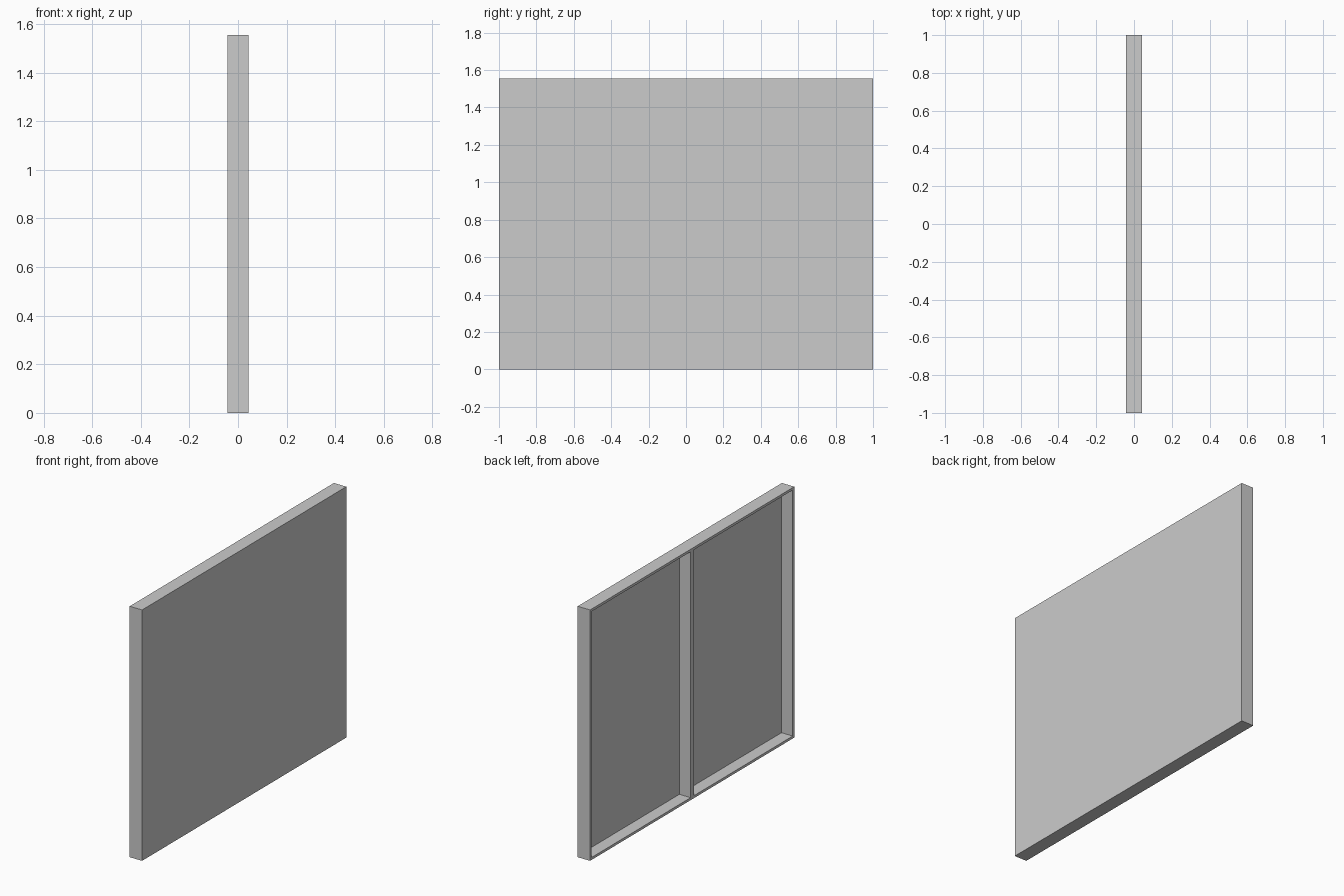
import bpy, bmesh
from mathutils import Vector

if "Cube" in bpy.data.objects:
    bpy.data.objects.remove(bpy.data.objects["Cube"])

H = 1.555      # panel height
T = 0.085      # panel thickness
RIM = 0.022    # width of the frame around each recess
DEPTH = 0.077  # recess depth, leaving a thin skin on the +x side


def make_leaf(name, y_centre):
    """One hollow-backed panel, one unit wide, open towards -x."""
    bm = bmesh.new()
    bmesh.ops.create_cube(bm, size=1)
    bmesh.ops.scale(bm, vec=(T, 1, H), verts=bm.verts)
    bm.normal_update()
    # inset the back face and sink it to make the recess
    back = min(bm.faces, key=lambda f: f.calc_center_median().x)
    bmesh.ops.inset_region(bm, faces=[back], thickness=RIM)
    sunk = bmesh.ops.extrude_discrete_faces(bm, faces=[back])["faces"][0]
    bmesh.ops.translate(bm, vec=Vector((DEPTH, 0, 0)), verts=sunk.verts)
    bmesh.ops.recalc_face_normals(bm, faces=bm.faces)
    mesh = bpy.data.meshes.new(name)
    bm.to_mesh(mesh)
    bm.free()
    obj = bpy.data.objects.new(name, mesh)
    obj.location = (0, y_centre, H / 2)
    bpy.context.collection.objects.link(obj)


# two matching leaves side by side
make_leaf("left_panel", -0.5)
make_leaf("right_panel", 0.5)
